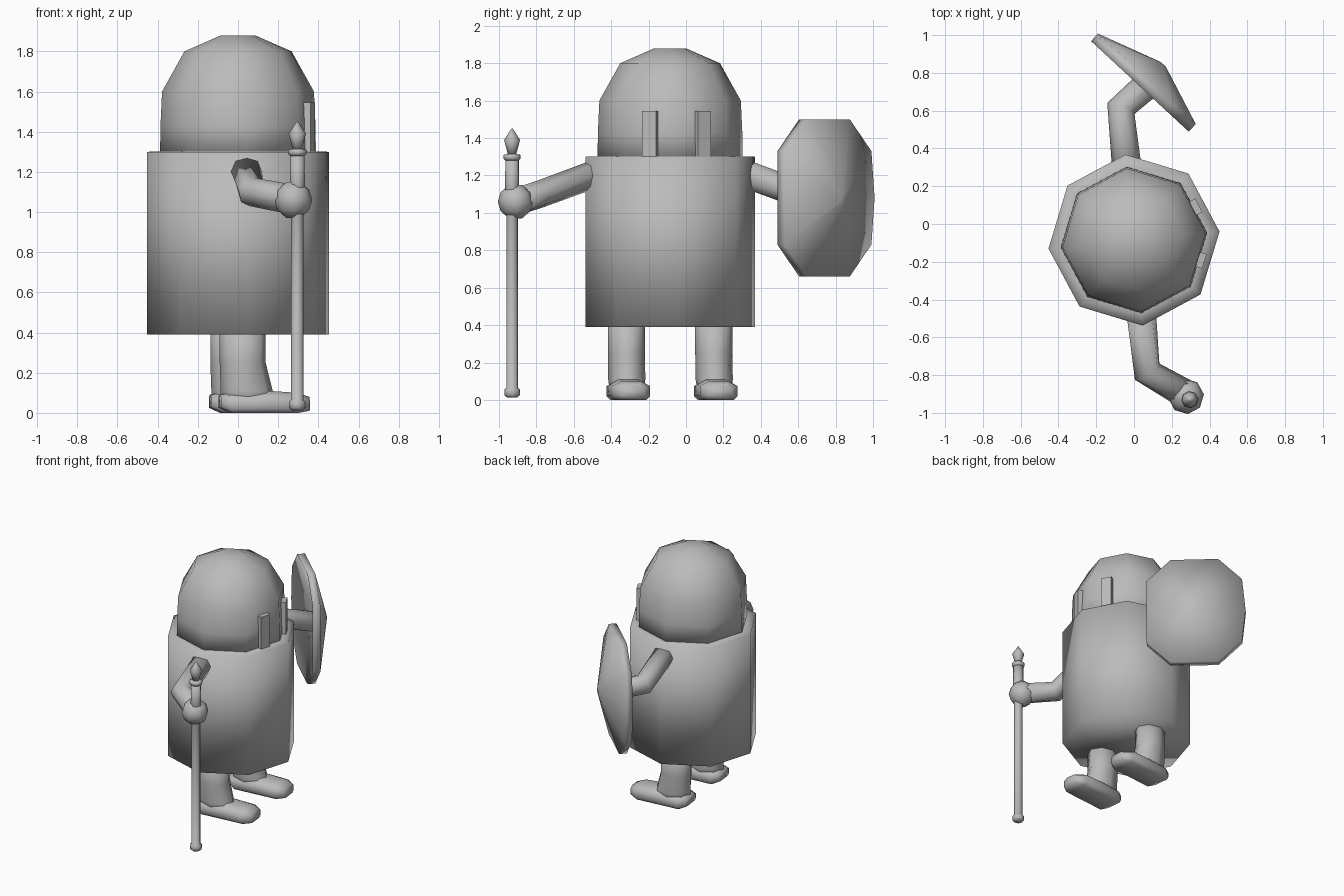
import bpy, bmesh
from math import sin, cos, pi, radians
from mathutils import Vector, Matrix

if "Cube" in bpy.data.objects:
    bpy.data.objects.remove(bpy.data.objects["Cube"], do_unlink=True)

grey = bpy.data.materials.new("plain_grey")
grey.use_nodes = True
grey.diffuse_color = (0.5, 0.5, 0.5, 1)
bsdf = next(n for n in grey.node_tree.nodes if n.type == 'BSDF_PRINCIPLED')
bsdf.inputs["Base Color"].default_value = (0.5, 0.5, 0.5, 1)

# The figure looks along its own x axis, turned slightly and set off centre
PLACE = Matrix.Translation((0, -0.085, 0)) @ Matrix.Rotation(radians(5.7), 4, 'Z')


def finish(name, bm, smooth=True, matrix=Matrix()):
    bmesh.ops.recalc_face_normals(bm, faces=bm.faces)
    bm.transform(PLACE @ matrix)
    for face in bm.faces:
        face.smooth = smooth
    mesh = bpy.data.meshes.new(name)
    bm.to_mesh(mesh)
    bm.free()
    mesh.materials.append(grey)
    obj = bpy.data.objects.new(name, mesh)
    bpy.context.collection.objects.link(obj)
    return obj


def loft(name, rings, smooth=True, matrix=Matrix()):
    """Skin a list of equal-sized rings and cap both ends."""
    bm = bmesh.new()
    loops = [[bm.verts.new(p) for p in ring] for ring in rings]
    n = len(loops[0])
    for a, b in zip(loops, loops[1:]):
        for i in range(n):
            j = (i + 1) % n
            bm.faces.new((a[i], a[j], b[j], b[i]))
    bm.faces.new(loops[0])
    bm.faces.new(loops[-1])
    return finish(name, bm, smooth, matrix)


def ring(z, rx, ry=None, cx=0, cy=0, n=8):
    ry = rx if ry is None else ry
    return [Vector((cx + rx * cos(2 * pi * i / n), cy + ry * sin(2 * pi * i / n), z))
            for i in range(n)]


def lathe(name, profile, cx=0, cy=0):
    return loft(name, [ring(z, r, cx=cx, cy=cy) for r, z in profile])


def tube(name, path, radius):
    path = [Vector(p) for p in path]
    rings = []
    for i, p in enumerate(path):
        before, after = path[max(i - 1, 0)], path[min(i + 1, len(path) - 1)]
        d1 = (p - before).normalized()
        d2 = (after - p).normalized()
        t = (d1 + d2).normalized()
        side = t.cross(Vector((0, 0, 1))).normalized()
        up = side.cross(t)
        rings.append([p + radius * (side * v.x * 1.05 + up * v.y) for v in ring(0, 1)])
    return loft(name, rings)


# Barrel body and domed head
lathe("body", [(0.455, 0.39), (0.455, 1.3), (0.38, 1.302)])
lathe("head", [(0.39, 1.28), (0.388, 1.43), (0.38, 1.6), (0.268, 1.8), (0.085, 1.88)])

for side, label in ((1, "left"), (-1, "right")):
    # Upright eye slab on the front face of the head
    bm = bmesh.new()
    bmesh.ops.create_cube(bm, size=1, matrix=Matrix.Diagonal((0.045, 0.08, 0.26, 1)))
    finish(label + "_eye", bm, False,
           Matrix.Rotation(side * pi / 8, 4, 'Z') @ Matrix.Translation((0.367, 0, 1.415)))

    # Leg, flaring forwards at the ankle
    y = side * 0.235
    loft(label + "_leg", [ring(z, rx, ry, cx, y) for z, rx, ry, cx in
                          ((0.04, 0.14, 0.09, 0.03), (0.11, 0.13, 0.1, 0.02),
                           (0.25, 0.115, 0.1, 0), (0.45, 0.115, 0.1, 0))])

    # Foot, lofted from heel to toe
    sections = ((-0.115, 0.07, 0.025, 0.09), (-0.06, 0.1, 0, 0.1), (0.12, 0.1, 0, 0.11),
                (0.27, 0.1, 0, 0.1), (0.33, 0.065, 0.01, 0.08))
    loft(label + "_foot", [[Vector((x, y + w * u, low + (high - low) * v)) for u, v in
                            ((-0.8, 0), (0.8, 0), (1, 0.2), (1, 0.75), (0.5, 1),
                             (-0.5, 1), (-1, 0.75), (-1, 0.2))]
                           for x, w, low, high in sections])

    # Bent arm
    tube(label + "_arm", [(0, side * 0.4, 1.21), (0, side * 0.7, 1.1),
                          (0.2, side * 0.845, 1.06)], 0.074)

# Fist round the spear
lathe("right_hand", [(0.035, 0.97), (0.08, 1.01), (0.095, 1.06), (0.08, 1.11), (0.035, 1.15)],
      0.192, -0.85)

# Spear: butt knob, shaft, thicker upper shaft, collar and tip
lathe("spear_shaft", [(0.025, 0.012), (0.042, 0.025), (0.042, 0.055), (0.031, 0.065),
                      (0.031, 1.1), (0.038, 1.12), (0.036, 1.285)], 0.21, -0.87)
lathe("spear_collar", [(0.036, 1.28), (0.046, 1.29), (0.046, 1.31), (0.022, 1.315)],
      0.21, -0.87)
lathe("spear_tip", [(0.022, 1.31), (0.043, 1.39), (0.004, 1.45)], 0.21, -0.87)

# Shield: dished plate with a thick rim, bulging along its own x axis
outline = [(-0.34, -0.25), (-0.17, -0.42), (0.17, -0.42), (0.34, -0.25),
           (0.365, 0), (0.34, 0.25), (0.17, 0.42), (-0.17, 0.42), (-0.34, 0.25)]


def plate(depth, scale):
    return [Vector((depth, u * scale, v * scale)) for u, v in outline]


loft("shield", [plate(0.1, 0.05), plate(0, 1), plate(0.055, 1), plate(0.17, 0.05)],
     matrix=Matrix.Translation((0.12, 0.797, 1.08)) @ Matrix.Rotation(radians(41.5), 4, 'Z'))
